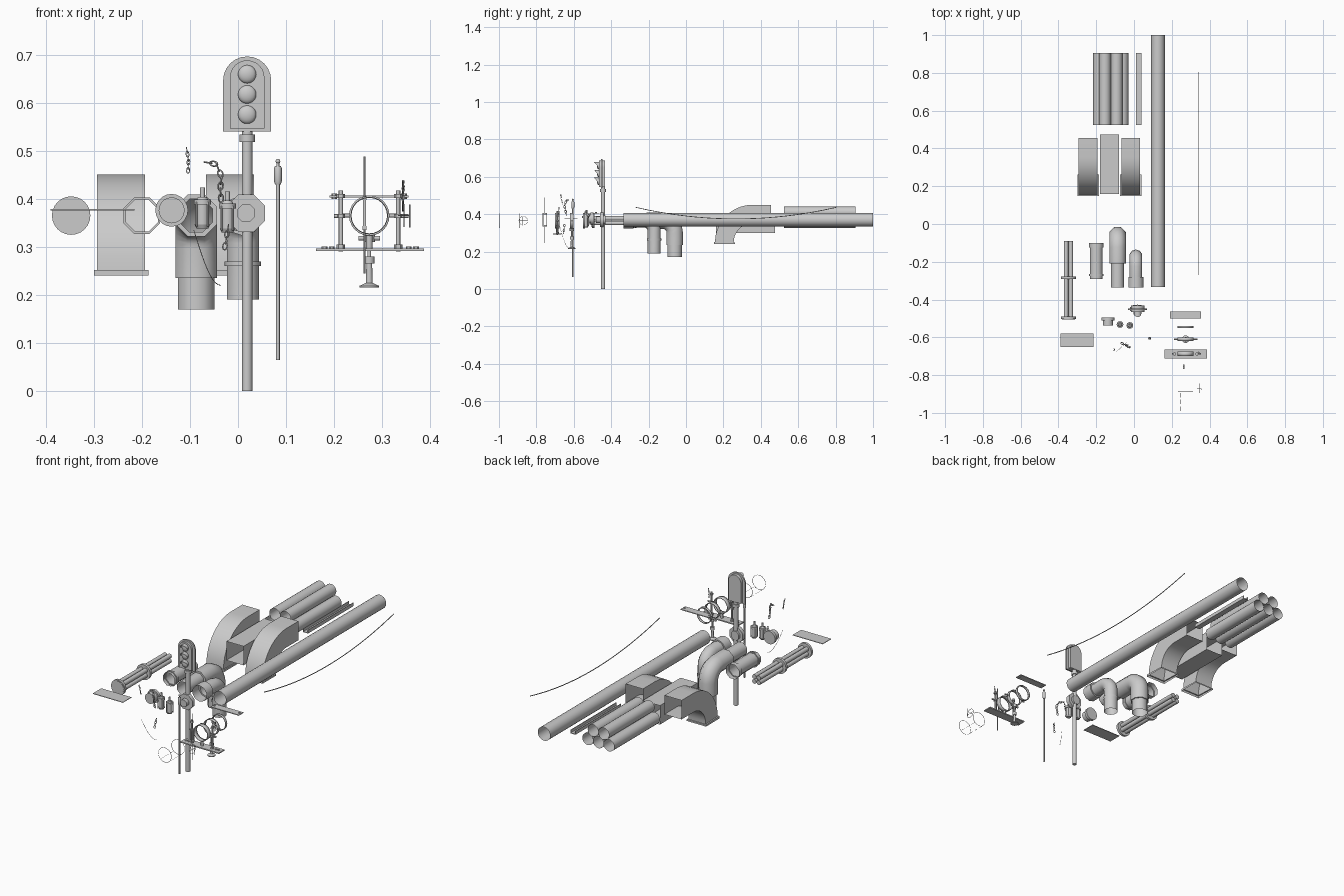
import bpy, bmesh, math
from mathutils import Vector

if "Cube" in bpy.data.objects:
    bpy.data.objects.remove(bpy.data.objects["Cube"])
pi, cos, sin = math.pi, math.cos, math.sin

def finish(bm, name, angle=50):
    bmesh.ops.recalc_face_normals(bm, faces=bm.faces)
    me = bpy.data.meshes.new(name)
    bm.to_mesh(me)
    bm.free()
    me.shade_smooth()
    me.set_sharp_from_angle(angle=math.radians(angle))
    ob = bpy.data.objects.new(name, me)
    bpy.context.collection.objects.link(ob)
    return ob

def tube(name, path, radii, n=16, cap=False, phase=0.0, angle=50, closed=False):
    """Sweep an n-sided section along a path; radii is a number or a list."""
    P = [Vector(p) for p in path]
    if not isinstance(radii, (list, tuple)):
        radii = [radii] * len(P)
    bm, rings, u = bmesh.new(), [], None
    for i, p in enumerate(P):
        before = [q for q in P[:i] if (q - p).length > 1e-6] or ([P[-1]] if closed else [])
        after = [q for q in P[i + 1:] if (q - p).length > 1e-6] or ([P[0]] if closed else [])
        t = Vector()
        if before:
            t += (p - before[-1]).normalized()
        if after:
            t += (after[0] - p).normalized()
        t.normalize()
        ref = u or (Vector((1, 0, 0)) if abs(t.x) < .9 else Vector((0, 0, 1)))
        u = (ref - t * ref.dot(t)).normalized()
        v = t.cross(u)
        angles = [phase + 2 * pi * k / n for k in range(n)]
        rings.append([bm.verts.new(p + radii[i] * (u * cos(a) + v * sin(a))) for a in angles])
    for a, b in list(zip(rings, rings[1:])) + ([(rings[-1], rings[0])] if closed else []):
        for k in range(n):
            bm.faces.new((a[k], a[(k + 1) % n], b[(k + 1) % n], b[k]))
    if cap:
        bm.faces.new(rings[0])
        bm.faces.new(rings[-1])
    return finish(bm, name, angle)

def box(name, x0, x1, y0, y1, z0, z1):
    bm = bmesh.new()
    bmesh.ops.create_cube(bm, size=1)
    for v in bm.verts:
        v.co = Vector(((x0 + x1) / 2 + v.co.x * (x1 - x0), (y0 + y1) / 2 + v.co.y * (y1 - y0),
                       (z0 + z1) / 2 + v.co.z * (z1 - z0)))
    return finish(bm, name, 30)

def ball(name, c, r, squash=1):
    bm = bmesh.new()
    bmesh.ops.create_uvsphere(bm, u_segments=16, v_segments=10, radius=r)
    for v in bm.verts:
        v.co = Vector((v.co.x, v.co.y * squash, v.co.z)) + Vector(c)
    return finish(bm, name)

def loop(name, c, a, b, w, n=24, sides=6):
    """Closed wire ellipse with half axes a and b."""
    pts = [Vector(c) + Vector(a) * cos(2 * pi * k / n) + Vector(b) * sin(2 * pi * k / n) for k in range(n)]
    return tube(name, pts, w, sides, closed=True)

def chain(name, pts, length, width, w):
    """Oval links along a polyline, alternately turned a quarter turn."""
    pts, j = [Vector(p) for p in pts], 0
    for a, b in zip(pts, pts[1:]):
        t = (b - a).normalized()
        side = t.cross(Vector((0, 1, 0))).normalized()
        m = max(1, round((b - a).length / (length * .78)))
        for i in range(m):
            s = side if j % 2 else t.cross(side)
            loop(name, a.lerp(b, (i + .5) / m), t * length / 2, s * width / 2, w, 10, 5)
            j += 1

def arc(x, cy, cz, r, a0, a1, n=8):
    steps = [a0 + (a1 - a0) * i / n for i in range(n + 1)]
    return [(x, cy + r * cos(a), cz + r * sin(a)) for a in steps]

def clamp(name, y, half):
    ob = tube(name, [(cx, y - half, cz), (cx, y + half, cz)], .038, 24)
    m = ob.modifiers.new("thickness", 'SOLIDIFY')
    m.thickness, m.offset = .004, 1

# long open pipe and the stacked pipe bundle
tube("long_pipe", [(.127, -.333, .37), (.127, 1, .37)], .036, 20)
for x, z in ((-.185, .356), (-.123, .356), (-.061, .356), (-.154, .41), (-.092, .41)):
    tube("bundle_pipe", [(x, .525, z), (x, .905, z)], .031, 20)
# small U channel
box("channel_base", .01, .04, .525, .905, .36, .363)
for x in (.01, .037):
    box("channel_side", x, x + .003, .525, .905, .36, .378)
# square ducts: two flanged elbows and a straight piece
for x in (-.243, -.017):
    path = [(x, .205, .24), (x, .205, .25), (x, .205, .25)]
    path += arc(x, .355, .25, .15, pi, pi / 2, 10)[1:] + [(x, .455, .4)]
    tube("duct_elbow", path, [.08, .08] + [.0707] * (len(path) - 2), 4, phase=pi / 4, angle=30)
tube("duct_straight", [(-.13, .16, .35), (-.13, .475, .35)], .0707, 4, phase=pi / 4, angle=30)
# large drain elbow with narrower spigots
x = -.087
path = [(x, -.335, .365), (x, -.21, .365), (x, -.21, .365)]
path += arc(x, -.125, .3, .065, pi / 2, 0, 5) + [(x, -.06, .235), (x, -.06, .235), (x, -.06, .17)]
tube("large_elbow", path, [.037, .037] + [.047] * 8 + [.041, .041], 8, phase=pi / 8)
# small drain elbow with collars
x = .01
path = [(x, -.335, .365), (x, -.28, .365), (x, -.28, .365)]
path += arc(x, -.225, .31, .055, pi / 2, 0, 5) + [(x, -.17, .19)]
tube("small_elbow", path, [.042, .042] + [.035] * 8, 10, phase=pi / 10)
tube("elbow_collar", [(x, -.17, .26), (x, -.17, .27)], .038, 12)
# straight coupling with end collars
tube("coupling", [(-.2, y, .365) for y in (-.29, -.275, -.275, -.265, -.265, -.125, -.125, -.1)],
     [.036, .036, .041, .041, .036, .036, .041, .041], 8, phase=pi / 8)
# rod bundle held by two discs
for a in (pi / 4, 3 * pi / 4, 5 * pi / 4, 7 * pi / 4):
    rx, rz = -.347 + .018 * cos(a), .365 + .018 * sin(a)
    tube("bundle_rod", [(rx, -.49, rz), (rx, -.09, rz)], .012, 10, True)
for y0, y1, r in ((-.292, -.278, .04), (-.503, -.49, .04), (-.505, -.503, .034)):
    tube("rod_disc", [(-.347, y0, .365), (-.347, y1, .365)], r, 24, True)
# thin flat plate and stepped end cap
box("flat_plate", -.39, -.215, -.65, -.58, .376, .379)
tube("end_cap", [(-.138, y, .376) for y in (-.538, -.51, -.51, -.495)], [.027, .027, .034, .034], 20, True)
# two small lantern fittings
for x, y, z in ((-.074, -.532, .338), (-.022, -.537, .33)):
    tube("lantern_body", [(x, y, z + h) for h in (0, .008, .008, .05, .05, .06, .06, .066, .066, .085)],
         [.012, .016, .014, .014, .018, .018, .012, .009, .005, .005], 12, True)
    for a in (pi / 4, 3 * pi / 4, 5 * pi / 4, 7 * pi / 4):
        bx, by = x + .017 * cos(a), y + .017 * sin(a)
        tube("lantern_guard", [(bx, by, z + .004), (bx, by, z + .055)], .002, 6, True)
# octagonal hub behind the signal pole
tube("valve_hub", [(.017, y, .37) for y in (-.48, -.46, -.46, -.44, -.44, -.43)],
     [.02, .02, .042, .042, .025, .025], 8, True, pi / 8)
# traffic signal: pole, backplate, housing, lenses and hoods
sx = .019
tube("signal_pole", [(sx, -.443, 0), (sx, -.443, .545)], .011, 16, True)
tube("pole_collar", [(sx, -.443, .518), (sx, -.443, .534)], .016, 16, True)
for name, hw, z0, z1, y0, y1 in (("signal_backplate", .05, .54, .696, -.455, -.447),
                                 ("signal_housing", .036, .546, .688, -.466, -.432)):
    bm = bmesh.new()
    pts = [(sx - hw, z0), (sx + hw, z0)]
    pts += [(sx + hw * cos(k * pi / 12), z1 - hw + hw * sin(k * pi / 12)) for k in range(13)]
    f = bm.faces.new([bm.verts.new((px, y0, pz)) for px, pz in pts])
    bm.faces.new([bm.verts.new(v.co) for v in f.verts])
    ext = bmesh.ops.extrude_face_region(bm, geom=[f])['geom']
    bmesh.ops.translate(bm, vec=(0, y1 - y0, 0), verts=[e for e in ext if isinstance(e, bmesh.types.BMVert)])
    bmesh.ops.remove_doubles(bm, verts=bm.verts, dist=1e-5)
    finish(bm, name, 40)
for z in (.575, .617, .659):
    ball("signal_lens", (sx, -.467, z), .019, .5)
    bm, rows = bmesh.new(), []
    for a in [-.2 + k * (pi + .4) / 12 for k in range(13)]:
        px, pz = sx + .02 * cos(a), z + .02 * sin(a)
        rows.append([bm.verts.new((px, py, pz)) for py in (-.466, -.474 - .018 * max(0, sin(a)))])
    for a, b in zip(rows, rows[1:]):
        bm.faces.new((a[0], b[0], b[1], a[1]))
    finish(bm, "signal_hood")
# slim marker post
tube("marker_post", [(.083, -.605, z) for z in (.065, .43, .43, .436, .464, .468, .468, .475)],
     [.004, .004, .006, .008, .008, .006, .003, .003], 10, True)
ball("marker_tip", (.083, -.605, .478), .005)
# loose chains, a thin cord and the long sagging wire
chain("light_chain", [(-.107, -.67, .505), (-.103, -.665, .48), (-.104, -.66, .455)], .013, .006, .001)
chain("heavy_chain", [(-.068, -.63, .476), (-.045, -.64, .472), (-.034, -.65, .445), (-.037, -.645, .42),
                      (-.035, -.64, .395)], .018, .01, .0018)
chain("heavy_chain", [(-.02, -.65, .345), (-.028, -.655, .295)], .016, .009, .0015)
tube("thin_cord", [(-.092 + .0056 * k, -.675 + .005 * k, .335 - .115 * sin(k * pi / 20)) for k in range(11)], .0008, 5)
tube("hanging_wire", [(.343, -.27 + 1.075 * k / 30, .375 + .062 * (k / 15 - 1) ** 2) for k in range(31)], .0022, 6)
# pipe hanger set: upper strap with bolts
cx, cz = .273, .365
box("upper_strap", .19, .355, -.5, -.462, .403, .407)
for x in (.2, .345):
    tube("strap_bolt", [(x, -.481, .4), (x, -.481, .411)], .006, 6, True)
# clamp rings, ears, hinge and threaded foot
clamp("band_clamp", -.545, .006)
clamp("split_clamp", -.61, .009)
for s in (-1, 1):
    tube("clamp_ear", [(cx + s * .04, -.61, cz), (cx + s * .062, -.61, cz)], .004, 8, True)
for z0, z1, r in ((.31, .326, .012), (.265, .31, .004), (.265, .28, .011)):
    tube("clamp_nut", [(cx, -.61, z0), (cx, -.61, z1)], r, 8, True)
tube("clamp_foot", [(cx, -.61, z) for z in (.215, .219, .225, .265)], [.02, .02, .007, .006], 16, True)
tube("hinge_bar", [(cx - .022, -.61, .318), (cx + .022, -.61, .318)], .005, 8, True)
# base rail carrying two posts and a clamp
box("base_rail", .162, .387, -.712, -.665, .291, .297)
for x in (.214, .333):
    tube("rail_post", [(x, -.688, .29), (x, -.688, .417)], .0045, 10, True)
    for z in (.297, .36, .402):
        tube("post_nut", [(x, -.688, z), (x, -.688, z + .008)], .009, 6, True)
    tube("post_arm", [(x + (-.014 if x < cx else .022), -.688, .364), (x, -.688, .364)], .004, 8, True)
for x in (.18, .195, .355, .37):
    tube("rail_bolt", [(x, -.688, .297), (x, -.688, .301)], .006, 6, True)
clamp("rail_clamp", -.688, .012)
tube("clamp_stud", [(cx, -.688, .297), (cx, -.688, .326)], .007, 8, True)
# vertical suspension link
for z0, z1 in ((.405, .488), (.245, .335)):
    tube("link_rod", [(.263, -.755, z0), (.263, -.755, z1)], .0018, 6, True)
    box("turnbuckle_end", .259, .267, -.767, -.743, *((.397, .405) if z0 > .3 else (.335, .343)))
for y in (-.767, -.747):
    box("turnbuckle_side", .26, .266, y, y + .004, .335, .405)
# thin wire hoops with ties, and a small side hoop
for y in (-.888, -.998):
    loop("wire_hoop", (cx, y, cz), (.038, 0, 0), (0, 0, .038), .001)
for y in (-.99, -.954, -.918):
    for s in (-1, 1):
        tube("hoop_tie", [(cx + s * .026, y, .337), (cx + s * .026, y + .024, .337)], .0008, 5)
loop("side_hoop", (.345, -.87, .365), (0, .023, 0), (0, 0, .023), .0012)
tube("side_hoop_bar", [(.345, -.895, .365), (.345, -.845, .365)], .001, 5)
tube("side_hoop_pin", [(.333, -.87, .365), (.357, -.87, .365)], .001, 5)
tube("side_hook", [(.357, -.875, .34), (.357, -.875, .388)], .0018, 6, True)
chain("side_chain", [(.345, -.68, .436), (.342, -.68, .388)], .013, .006, .001)
